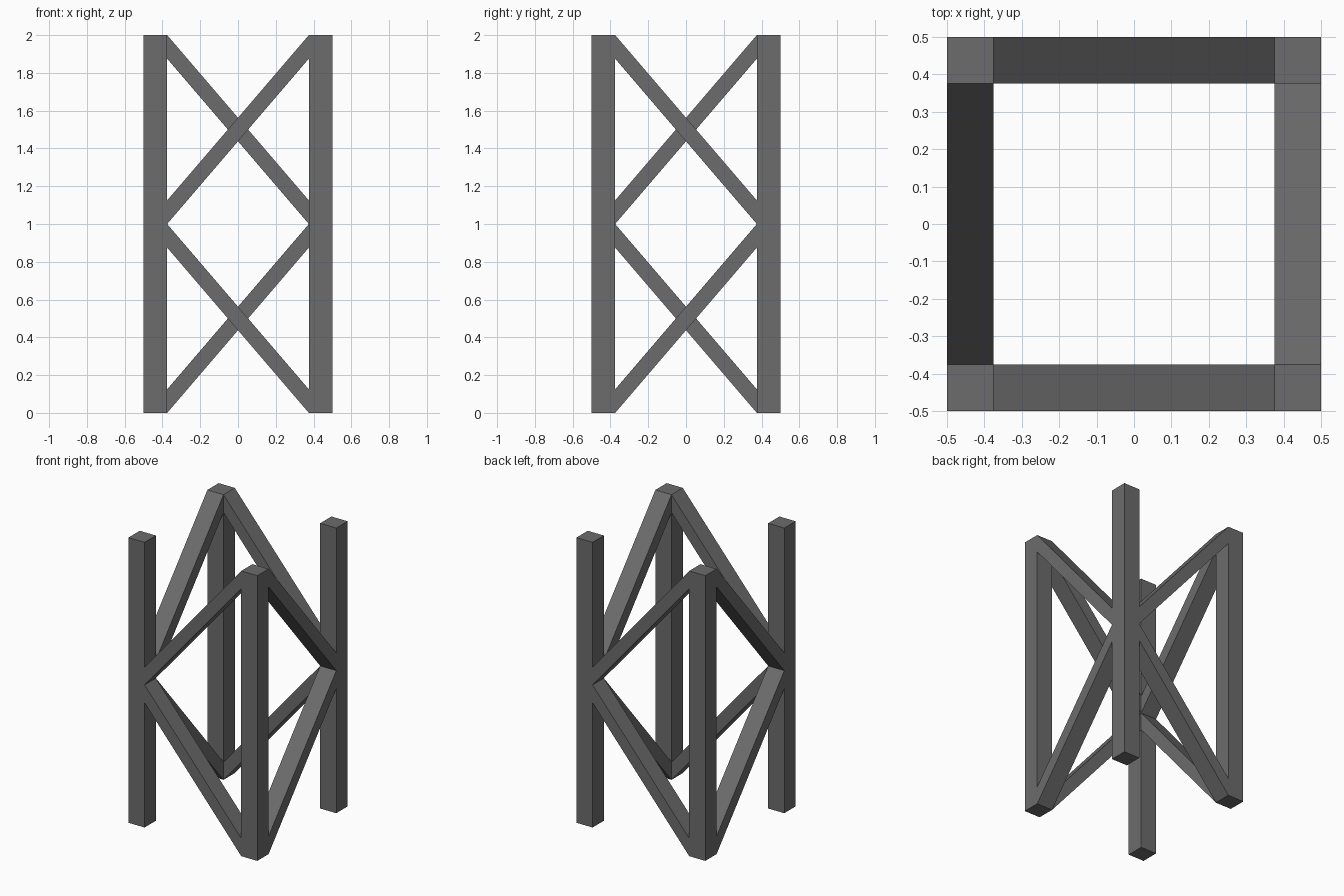
import bpy, bmesh, math
from mathutils import Matrix, Vector

if "Cube" in bpy.data.objects:
    bpy.data.objects.remove(bpy.data.objects["Cube"])

W = 0.125            # thickness of every member
H = 2.0              # tower height
IN = 0.5 - W         # inner face of the posts

steel = bpy.data.materials.new("dark grey steel")
steel.diffuse_color = (0.15, 0.15, 0.15, 1)
steel.use_nodes = True
steel.node_tree.nodes["Principled BSDF"].inputs["Base Color"].default_value = steel.diffuse_color


def box(name, size, centre, rise=0.0, turn=0.0):
    """Box whose ends stay vertical while it climbs by rise along x."""
    bm = bmesh.new()
    bmesh.ops.create_cube(bm, size=1)
    for v in bm.verts:
        x, y, z = v.co
        v.co = Vector((x * size[0], y * size[1], z * size[2] + x * rise)) + Vector(centre)
    bm.transform(Matrix.Rotation(turn, 4, 'Z'))
    mesh = bpy.data.meshes.new(name)
    bm.to_mesh(mesh)
    bm.free()
    mesh.materials.append(steel)
    obj = bpy.data.objects.new(name, mesh)
    bpy.context.collection.objects.link(obj)


# Corner posts
for fx, side in ((-1, "left"), (1, "right")):
    for fy, face in ((-1, "front"), (1, "back")):
        c = 0.5 - W / 2
        box(f"{face}_{side}_post", (W, W, H), (fx * c, fy * c, H / 2))

# Two zigzag braces per side, mirrored on alternate sides
for i, side in enumerate(("front", "right", "back", "left")):
    s = 1 if i % 2 == 0 else -1
    for level, z, d in (("upper", 1.5, s), ("lower", 0.5, -s)):
        box(f"{side}_{level}_brace", (2 * IN, W, W), (0, -0.5 + W / 2, z),
            rise=d * (H / 2 - W), turn=i * math.pi / 2)
